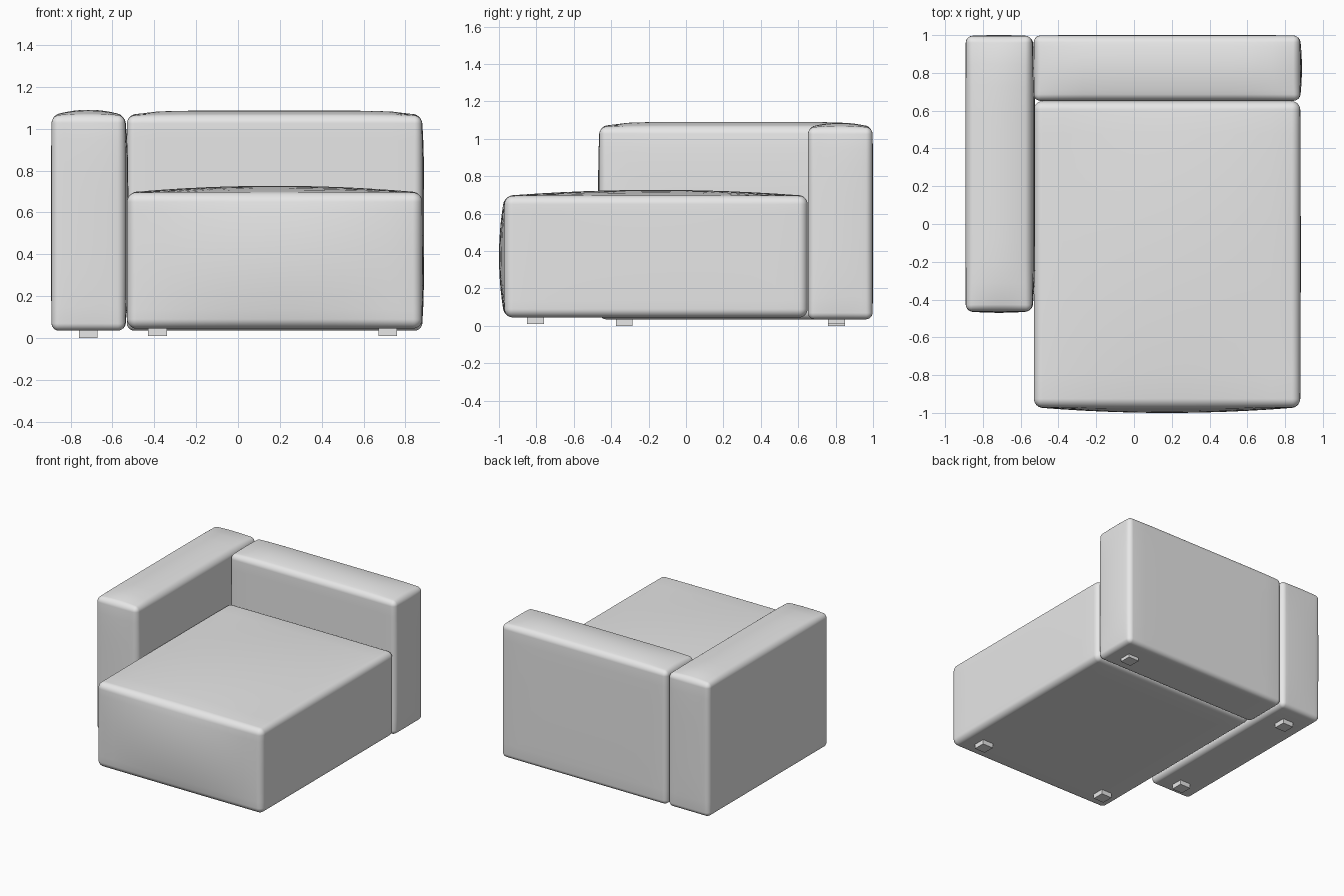
import bpy, bmesh, math
from mathutils import Vector

if "Cube" in bpy.data.objects:
    bpy.data.objects.remove(bpy.data.objects["Cube"], do_unlink=True)

fabric = bpy.data.materials.new("light grey fabric")
fabric.use_nodes = True
GREY = (0.8, 0.8, 0.8, 1)
fabric.diffuse_color = GREY
fabric.node_tree.nodes["Principled BSDF"].inputs["Base Color"].default_value = GREY


def finish(name, bm, smooth):
    bmesh.ops.recalc_face_normals(bm, faces=bm.faces)
    mesh = bpy.data.meshes.new(name)
    for f in bm.faces:
        f.smooth = smooth
    bm.to_mesh(mesh)
    bm.free()
    mesh.materials.append(fabric)
    bpy.context.collection.objects.link(bpy.data.objects.new(name, mesh))


def cushion(name, low, high, radius, bulge_low, bulge_high, power):
    """Rounded box whose faces swell outward by the given amounts per axis."""
    low, high = Vector(low), Vector(high)
    centre, half = (low + high) / 2, (high - low) / 2
    bm = bmesh.new()
    bmesh.ops.create_cube(bm, size=2)
    bmesh.ops.subdivide_edges(bm, edges=bm.edges[:], cuts=19, use_grid_fill=True)
    for v in bm.verts:
        t = v.co.copy()
        inner, offset = Vector(), Vector()
        for a in range(3):
            size, sign = abs(t[a]), math.copysign(1, t[a])
            inner[a] = sign * (half[a] - radius) * min(size / 0.6, 1)
            # outer part of each axis forms the rounded edge
            q = max(0, (size - 0.6) / 0.4)
            offset[a] = sign * math.tan(q * math.pi / 4)
        p = inner + offset.normalized() * radius
        fall = [max(0, 1 - abs(p[a] / half[a]) ** power[a]) for a in range(3)]
        swell = Vector()
        for a in range(3):
            amount = bulge_high[a] if p[a] > 0 else -bulge_low[a]
            depth = max(0, abs(p[a]) / half[a]) ** 2
            swell[a] = amount * depth * fall[a - 1] * fall[a - 2]
        v.co = centre + p + swell
    finish(name, bm, True)


def foot(name, x, y, bottom):
    bm = bmesh.new()
    bmesh.ops.create_cube(bm, size=1)
    top = 0.06
    for v in bm.verts:
        v.co = Vector((x + v.co.x * 0.09, y + v.co.y * 0.09,
                       (bottom + top) / 2 + v.co.z * (top - bottom)))
    finish(name, bm, False)


# Upholstered blocks
cushion("seat", (-0.53, -0.97, 0.045), (0.88, 0.65, 0.695), 0.045,
        (0, 0.03, 0), (0.003, 0, 0.032), (2, 2, 2))
cushion("right_armrest", (-0.89, -0.462, 0.035), (-0.54, 0.995, 1.062), 0.035,
        (0.003, 0.008, 0), (0.016, 0.005, 0.028), (2, 8, 4))
cushion("backrest", (-0.53, 0.652, 0.035), (0.878, 0.997, 1.06), 0.035,
        (0.003, 0, 0), (0.011, 0.003, 0.026), (8, 2, 4))

# Small square feet
foot("armrest_front_foot", -0.715, -0.33, 0)
foot("armrest_back_foot", -0.715, 0.805, 0)
foot("backrest_foot", 0.715, 0.805, 0.01)
foot("seat_right_foot", -0.385, -0.805, 0.01)
foot("seat_left_foot", 0.715, -0.805, 0.01)
